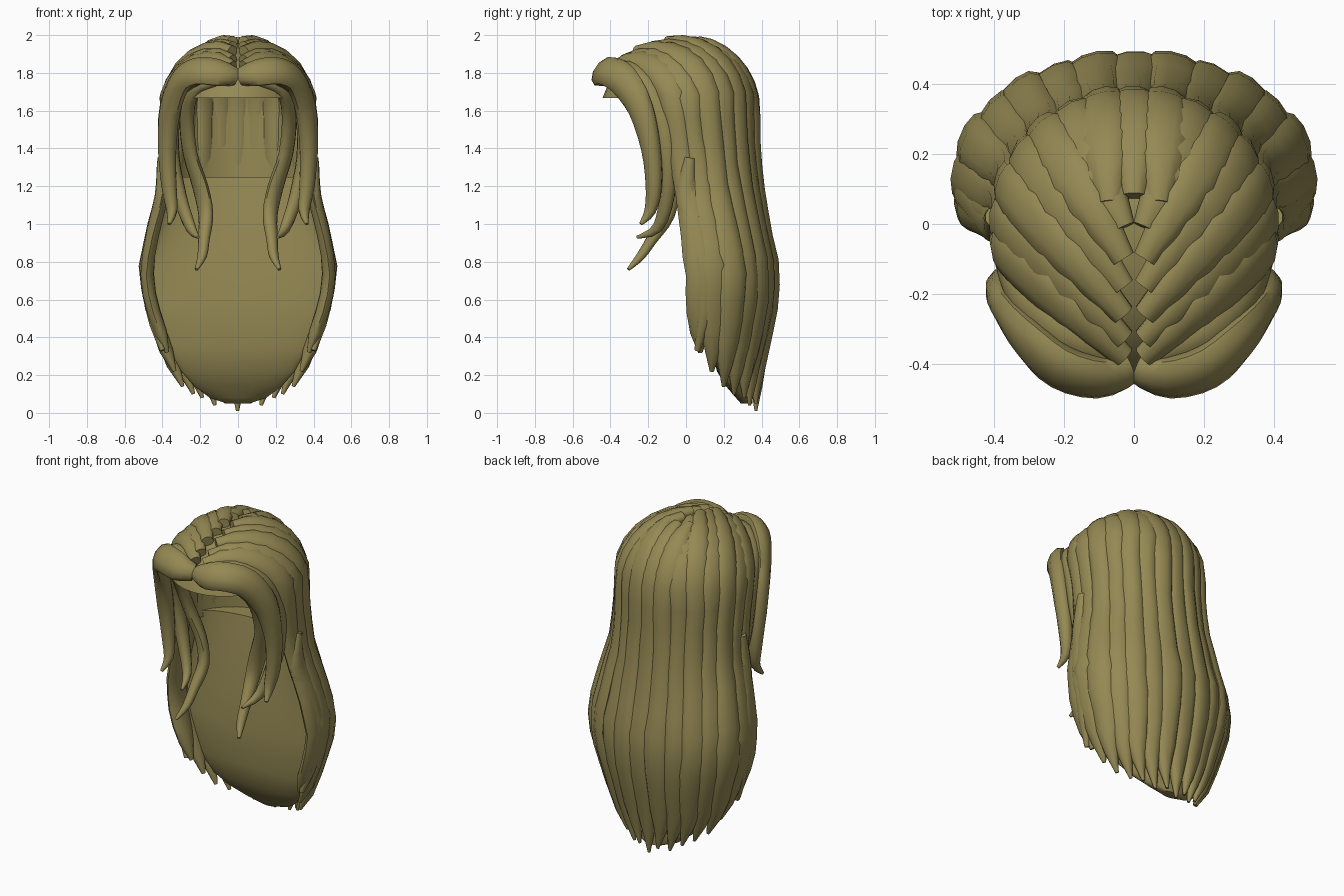
import bpy, bmesh, math, random
from mathutils import Vector

random.seed(4)
if "Cube" in bpy.data.objects:
    bpy.data.objects.remove(bpy.data.objects["Cube"])

hair = bpy.data.materials.new("olive_blond_hair")
hair.use_nodes = True
COLOUR = (0.30, 0.25, 0.088, 1)
hair.diffuse_color = COLOUR
hair.node_tree.nodes["Principled BSDF"].inputs["Base Color"].default_value = COLOUR


def table(pairs, v):
    """Linear lookup in ascending (key, value) pairs."""
    if v <= pairs[0][0]:
        return pairs[0][1]
    for (a, p), (b, q) in zip(pairs, pairs[1:]):
        if v <= b:
            return p + (q - p) * (v - a) / (b - a)
    return pairs[-1][1]


# Outline of the hanging hair by height: half width, back depth, centre depth
SIDE = [(0.02, 0.25), (0.2, 0.34), (0.35, 0.40), (0.6, 0.48), (0.78, 0.50),
        (1.0, 0.455), (1.2, 0.40), (1.4, 0.385), (1.6, 0.39)]
BACK = [(0.02, 0.37), (0.2, 0.375), (0.35, 0.41), (0.6, 0.46), (0.78, 0.46),
        (0.95, 0.42), (1.2, 0.38), (1.4, 0.36), (1.6, 0.36)]
MID = [(0.1, 0.12), (0.75, 0.14), (1.2, 0.06), (1.6, 0.0)]


def hang(phi, z):
    """Point on the hanging surface; phi is measured from the back."""
    mid = table(MID, z)
    return Vector((table(SIDE, z) * math.sin(phi),
                   mid + (table(BACK, z) - mid) * math.cos(phi), z))


def dome(x, y):
    r = (x / 0.39) ** 2 + (y / (0.36 if y > 0 else 0.5)) ** 2
    return Vector((x, y, 1.6 + 0.37 * math.sqrt(max(0, 1 - r))))


def finish(name, bm, mirror=False):
    bmesh.ops.recalc_face_normals(bm, faces=bm.faces[:])
    me = bpy.data.meshes.new(name)
    bm.to_mesh(me)
    bm.free()
    me.materials.append(hair)
    ob = bpy.data.objects.new(name, me)
    bpy.context.collection.objects.link(ob)
    if mirror:
        ob.modifiers.new("Mirror", 'MIRROR')
    bpy.ops.object.select_all(action='DESELECT')
    ob.select_set(True)
    bpy.context.view_layer.objects.active = ob
    bpy.ops.object.shade_smooth_by_angle(angle=math.radians(50))
    return ob


def loft(bm, rings):
    rows = [[bm.verts.new(p) for p in ring] for ring in rings]
    n = len(rows[0])
    for a, b in zip(rows, rows[1:]):
        for i in range(n):
            bm.faces.new((a[i], a[(i + 1) % n], b[(i + 1) % n], b[i]))
    bm.faces.new(rows[0])
    bm.faces.new(rows[-1])


def lock(name, path, widths, thick, mirror=True):
    """Flattened tapering lock swept along a path, facing out from the head."""
    rings, n = [], 10
    for i, p in enumerate(path):
        t = (path[min(i + 1, len(path) - 1)] - path[max(i - 1, 0)]).normalized()
        out = p - Vector((0, 0.05, min(p.z, 1.45)))
        side = t.cross(out).normalized()
        out = side.cross(t).normalized()
        w = widths[i]
        h = min(thick, w * 0.9)
        rings.append([p + side * w * math.cos(2 * math.pi * k / n)
                      + out * h * math.sin(2 * math.pi * k / n) for k in range(n)])
    bm = bmesh.new()
    loft(bm, rings)
    return finish(name, bm, mirror)


def smooth_path(points, steps=3):
    """Catmull-Rom path through (x, y, z, half width) points."""
    v = [Vector(p) for p in points]
    v = [v[0]] + v + [v[-1]]
    path = []
    for a, b, c, d in zip(v, v[1:], v[2:], v[3:]):
        for k in range(steps):
            u = k / steps
            path.append(0.5 * (2 * b + (c - a) * u + (2 * a - 5 * b + 4 * c - d) * u * u
                               + (3 * b - a - 3 * c + d) * u ** 3))
    path.append(v[-1])
    return [p.to_3d() for p in path], [max(p.w, 0.008) for p in path]


# Long locks: angle from the back, tip height, start on the parting
LONG = [(0, 0.01, 0.08), (14, 0.05, 0.06), (28, 0.04, -0.01), (42, 0.08, -0.10),
        (56, 0.10, -0.18), (71, 0.14, -0.26), (87, 0.22, -0.33), (101, 0.32, -0.38)]
for i, (deg, tip, y0) in enumerate(LONG):
    phi = math.radians(deg)
    lift = 0.008 * (i % 2) - 0.002 * i
    rim = hang(phi, 1.6)
    x0 = 0 if i == 0 else 0.07 if i == 1 else 0.03
    path, widths = [], []
    for k in range(7):
        s = math.sin(math.pi / 2 * k / 7)
        p = dome(x0 + (rim.x - x0) * s, y0 + (rim.y - y0) * s)
        path.append(p + Vector((0, 0, lift)))
        widths.append(0.035 + 0.04 * min(1, s * 1.8))
    for k in range(13):
        z = 1.56 + (tip - 1.56) * k / 12
        p = hang(phi + random.uniform(-0.015, 0.015), z)
        path.append(p * 1 + Vector((math.sin(phi), math.cos(phi), 0)) * lift)
        taper = 0.2 if k == 12 else 0.7 if k == 11 else 1
        widths.append(0.165 * table(SIDE, z) * taper)
    lock("back_lock" if i == 0 else f"long_lock_{i}", path, widths, 0.036, i > 0)

# Swept fringe and face-framing locks
FRINGE = {
    "fringe_lock": (0.05, [
        (0.015, -0.415, 1.78, 0.05), (0.10, -0.44, 1.80, 0.08), (0.21, -0.41, 1.81, 0.085),
        (0.30, -0.33, 1.76, 0.085), (0.36, -0.24, 1.61, 0.075), (0.375, -0.185, 1.4, 0.055),
        (0.365, -0.17, 1.2, 0.045), (0.35, -0.19, 1.07, 0.032), (0.365, -0.24, 1.0, 0.01)]),
    "temple_lock": (0.04, [
        (0.05, -0.38, 1.80, 0.05), (0.2, -0.34, 1.80, 0.08), (0.31, -0.24, 1.72, 0.08),
        (0.35, -0.14, 1.55, 0.065), (0.35, -0.10, 1.35, 0.05), (0.31, -0.10, 1.15, 0.042),
        (0.25, -0.15, 0.98, 0.03), (0.21, -0.26, 0.93, 0.008)]),
    "inner_lock": (0.035, [
        (0.12, -0.37, 1.77, 0.05), (0.23, -0.31, 1.72, 0.05), (0.27, -0.20, 1.58, 0.05),
        (0.255, -0.12, 1.38, 0.05), (0.20, -0.085, 1.2, 0.055), (0.17, -0.10, 1.05, 0.045),
        (0.18, -0.18, 0.92, 0.032), (0.19, -0.24, 0.83, 0.026), (0.22, -0.305, 0.76, 0.01)]),
}
for name, (thick, points) in FRINGE.items():
    lock(name, *smooth_path(points), thick)

# Fine strand hanging over each side
lock("side_strand", *smooth_path([
    (0.40, 0.02, 1.35, 0.03), (0.41, 0.0, 1.15, 0.055), (0.46, 0.06, 0.95, 0.06),
    (0.49, 0.10, 0.75, 0.05), (0.46, 0.10, 0.55, 0.045), (0.40, 0.06, 0.33, 0.015)]), 0.03)

# Scalp cap: dome above, open-fronted wall below
bm = bmesh.new()
bmesh.ops.create_uvsphere(bm, u_segments=32, v_segments=16, radius=1)
for v in bm.verts:
    x, y, z = v.co
    if z < 0:
        r = max(math.hypot(x, y), 0.001)
        x, y = x / r, y / r
    v.co = (x * 0.365, y * (0.335 if y > 0 else 0.45), 1.6 + z * (0.35 if z > 0 else 0.4))


def open_front(f):
    c = f.calc_center_median()
    return c.z < 1.21 or (c.y < -0.02 and c.z < 1.7)


bmesh.ops.delete(bm, geom=[f for f in bm.faces if open_front(f)], context='FACES')
finish("scalp_cap", bm)

# Solid inner mass between the hanging locks
WIDTH = [(0.05, 0.06), (0.08, 0.15), (0.14, 0.23), (0.22, 0.30), (0.35, 0.37), (0.6, 0.45),
         (0.78, 0.47), (1.0, 0.42), (1.25, 0.36)]
CENTRE = [(0.05, 0.32), (0.14, 0.24), (0.25, 0.17), (0.4, 0.14), (0.78, 0.14), (1.25, 0.08)]
BULGE = [(0.05, 0.03), (0.4, 0.02), (0.75, 0.0), (1.0, -0.06), (1.25, -0.13)]
rings = []
for z in [p[0] for p in WIDTH]:
    mid, ring = table(CENTRE, z), []
    for k in range(32):
        a = 2 * math.pi * k / 32
        depth = table(BACK, z) - 0.02 - mid if math.cos(a) > 0 else table(BULGE, z)
        ring.append((table(WIDTH, z) * math.sin(a), mid + depth * math.cos(a), z))
    rings.append(ring)
bm = bmesh.new()
loft(bm, rings)
finish("inner_mass", bm)
